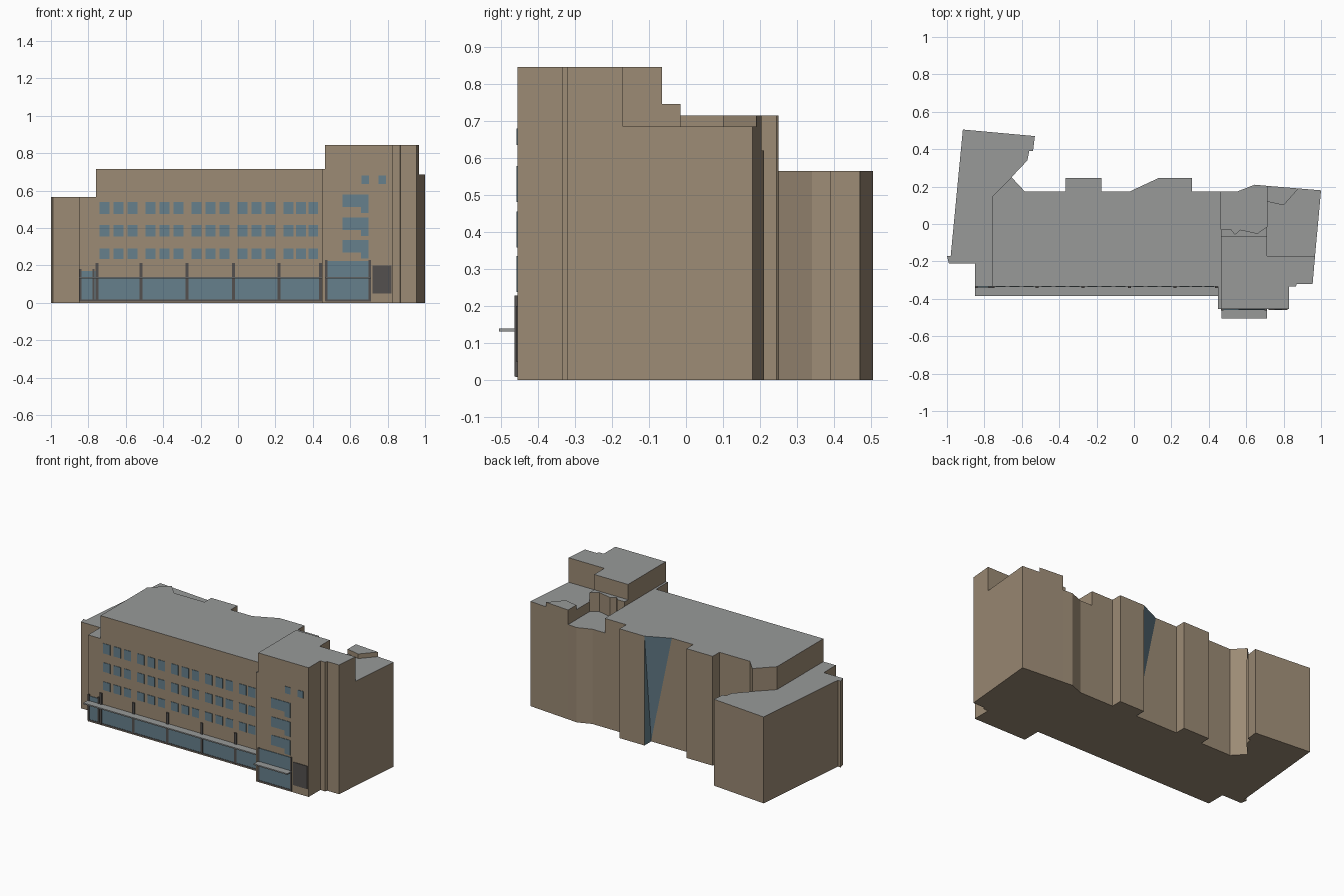
import bpy, bmesh


def material(name, rgb):
    # sRGB bytes to a linear flat colour
    m = bpy.data.materials.new(name)
    lin = [((c / 255 + 0.055) / 1.055) ** 2.4 for c in rgb]
    m.diffuse_color = (*lin, 1)
    return m


WALL = material("tan wall", (156, 139, 117))
ROOF = material("grey roof", (152, 154, 153))
GLASS = material("blue glass", (102, 128, 140))
DARK = material("dark metal", (84, 80, 78))


def finish(name, bm, mats):
    bmesh.ops.recalc_face_normals(bm, faces=bm.faces)
    me = bpy.data.meshes.new(name)
    bm.normal_update()
    if len(mats) > 1:                      # upward faces are roof
        for f in bm.faces:
            f.material_index = 1 if f.normal.z > 0.5 else 0
    bm.to_mesh(me)
    bm.free()
    for m in mats:
        me.materials.append(m)
    ob = bpy.data.objects.new(name, me)
    bpy.context.collection.objects.link(ob)
    return ob


def prism(name, outline, top):
    # building mass extruded from its ground outline
    bm = bmesh.new()
    base = bm.faces.new([bm.verts.new((x, y, 0)) for x, y in outline])
    ext = bmesh.ops.extrude_face_region(bm, geom=[base], use_keep_orig=True)
    for v in ext["geom"]:
        if isinstance(v, bmesh.types.BMVert):
            v.co.z = top
    return finish(name, bm, [WALL, ROOF])


def add_box(bm, x0, x1, y0, y1, z0, z1):
    r = bmesh.ops.create_cube(bm, size=1)
    for v in r["verts"]:
        v.co = (x0 if v.co.x < 0 else x1, y0 if v.co.y < 0 else y1,
                z0 if v.co.z < 0 else z1)


def boxes(name, items, mat):
    bm = bmesh.new()
    for b in items:
        add_box(bm, *b)
    return finish(name, bm, [mat])


FRONT, TOWER = -0.335, -0.455

# Main masses
prism("main_block", [(-0.76, FRONT), (0.465, FRONT), (0.465, 0.175), (0.31, 0.175),
                     (0.31, 0.245), (0.13, 0.245), (0.13, 0.175), (-0.175, 0.175),
                     (-0.175, 0.245), (-0.365, 0.245), (-0.365, 0.175), (-0.585, 0.175),
                     (-0.655, 0.25), (-0.76, 0.145)], 0.715)
prism("west_wing", [(-0.85, FRONT), (-0.76, FRONT), (-0.76, 0.145), (-0.655, 0.25),
                    (-0.57, 0.34), (-0.56, 0.39), (-0.54, 0.39), (-0.53, 0.47),
                    (-0.915, 0.505), (-0.98, -0.17), (-1.0, -0.17), (-0.99, -0.21),
                    (-0.85, -0.21)], 0.565)
prism("tower", [(0.465, TOWER), (0.83, TOWER), (0.83, FRONT), (0.865, FRONT),
                (0.87, -0.32), (0.955, -0.32), (0.968, -0.17), (0.71, -0.17),
                (0.71, -0.065), (0.465, -0.065)], 0.845)
prism("tower_edge", [(0.45, TOWER), (0.465, TOWER), (0.465, FRONT), (0.45, FRONT)], 0.715)
ZIGZAG = [(0.71, -0.015), (0.66, -0.05), (0.57, -0.03), (0.54, -0.055),
          (0.52, -0.03), (0.465, -0.03)]
prism("tower_step", [(0.465, -0.065), (0.71, -0.065)] + ZIGZAG, 0.745)
prism("rear_low_block", ZIGZAG[::-1] + [(0.71, 0.204), (0.645, 0.21), (0.555, 0.175),
                                        (0.465, 0.175)], 0.62)
prism("east_block", [(0.71, -0.17), (0.968, -0.17), (1.0, 0.18), (0.88, 0.19),
                     (0.8, 0.1), (0.71, 0.12)], 0.685)
prism("east_raised_roof", [(0.71, 0.12), (0.8, 0.1), (0.88, 0.19), (0.71, 0.204)], 0.715)

# Sloping rear glazing, closed above by a roof triangle
bm = bmesh.new()
a, b, c, d = [bm.verts.new(p) for p in ((0.13, 0.245, 0.715), (-0.02, 0.175, 0.715),
                                        (0.13, 0.175, 0), (0.13, 0.175, 0.715))]
for tri in ((a, b, c), (a, b, d), (b, c, d), (a, c, d)):
    bm.faces.new(tri)
finish("rear_glazing", bm, [GLASS, ROOF])
bm = bmesh.new()
bm.faces.new([bm.verts.new(p) for p in ((0.129, 0.245, 0), (0.129, 0.245, 0.715),
                                        (0.129, 0.175, 0))])
finish("rear_glazing_side", bm, [GLASS])

# Upper windows: five groups of three on three floors
wins = []
for z0, z1 in ((0.235, 0.29), (0.355, 0.415), (0.475, 0.54)):
    for g in range(5):
        for i in range(3):
            x = -0.74 + 0.246 * g + (0.075 if g < 4 else 0.0665) * i
            wins.append((x, x + 0.052, FRONT - 0.003, FRONT + 0.002, z0, z1))
boxes("main_windows", wins, GLASS)
wins = []
for z in (0.335, 0.455, 0.578):
    wins.append((0.56, 0.657, TOWER - 0.003, TOWER + 0.002, z - 0.065, z))
    wins.append((0.657, 0.698, TOWER - 0.003, TOWER + 0.002, z - 0.097, z))
for x in (0.66, 0.752):
    wins.append((x, x + 0.04, TOWER - 0.003, TOWER + 0.002, 0.635, 0.68))
boxes("tower_windows", wins, GLASS)

# Ground floor glazing
boxes("shop_glass", [(-0.85, -0.76, FRONT - 0.004, FRONT + 0.002, 0.015, 0.17),
                     (-0.76, 0.45, FRONT - 0.004, FRONT + 0.002, 0.015, 0.135),
                     (0.467, 0.71, TOWER - 0.004, TOWER + 0.002, 0.015, 0.225)], GLASS)

# Dark fins, sills and service door
fins = [(x - 0.008, x + 0.008, FRONT - 0.008, FRONT + 0.002, 0.01, 0.212)
        for x in (-0.755, -0.518, -0.272, -0.025, 0.22, 0.442)]
fins += [(x - 0.006, x + 0.006, FRONT - 0.008, FRONT + 0.002, 0.01, 0.18)
         for x in (-0.844, -0.772)]
fins += [(x - 0.006, x + 0.006, TOWER - 0.008, TOWER + 0.002, 0.01, 0.228)
         for x in (0.472, 0.705)]
boxes("fins", fins, DARK)
boxes("sills", [(-0.85, 0.45, FRONT - 0.006, FRONT, 0.008, 0.017),
                (0.467, 0.71, TOWER - 0.006, TOWER, 0.008, 0.017)], DARK)
boxes("service_door", [(0.72, 0.82, TOWER - 0.004, TOWER + 0.002, 0.05, 0.2)], DARK)

# Thin canopies over the entrances
boxes("canopies", [(-0.85, 0.45, -0.385, FRONT, 0.131, 0.139),
                   (0.467, 0.71, -0.505, TOWER, 0.131, 0.139)], ROOF)
